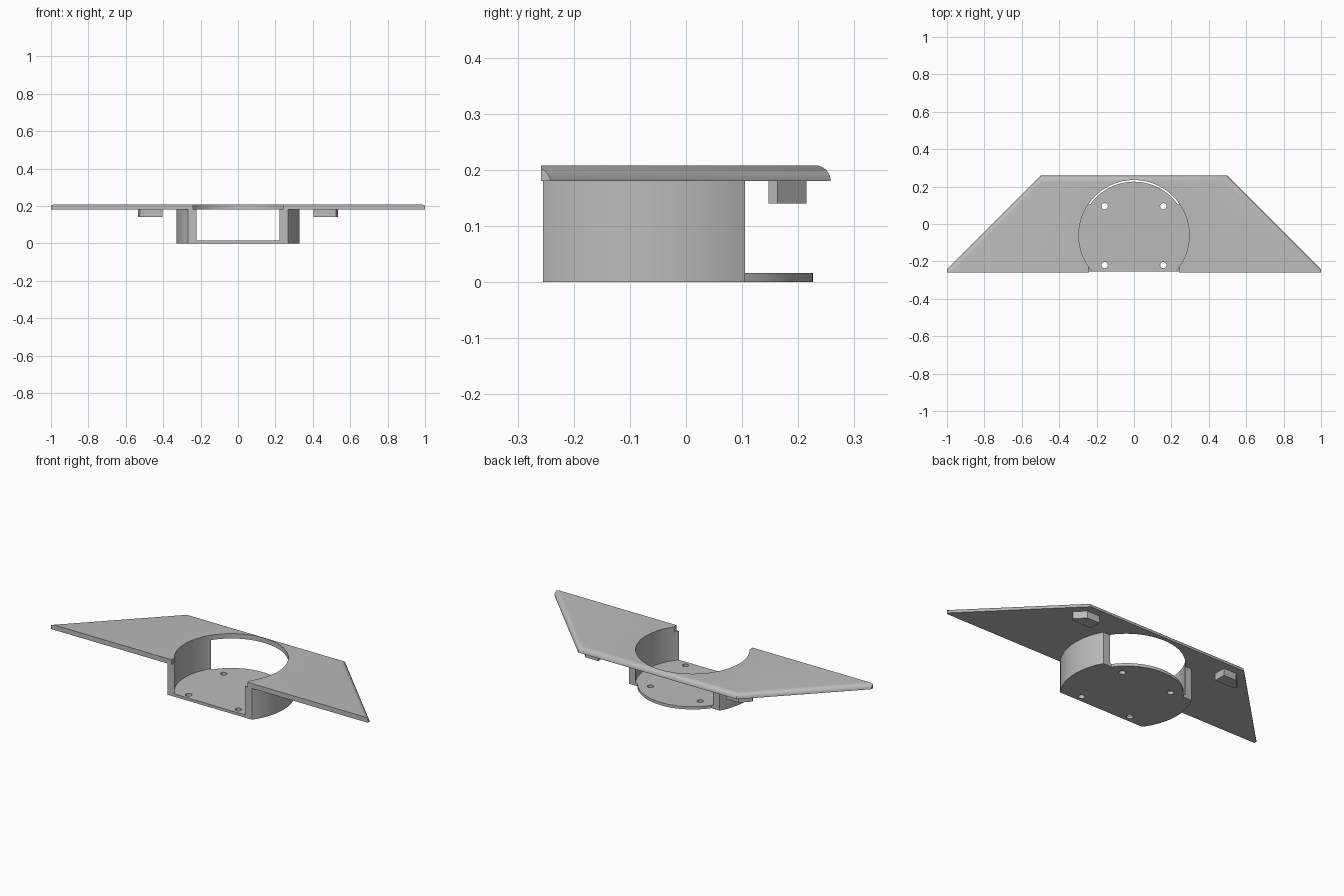
import bpy, bmesh, math

cube = bpy.data.objects.get("Cube")
if cube:
    bpy.data.objects.remove(cube, do_unlink=True)

grey = bpy.data.materials.new("light_grey")
grey.use_nodes = True
COLOUR = (0.5, 0.5, 0.5, 1)
grey.diffuse_color = COLOUR
grey.node_tree.nodes["Principled BSDF"].inputs["Base Color"].default_value = COLOUR

CY = -0.06                       # centre of the round cup
INNER, OUTER, DISC = 0.295, 0.33, 0.286
FRONT, WALL_END = -0.255, 0.105
FLOOR_TOP, PLATE_LOW, PLATE_TOP = 0.016, 0.18, 0.208
EDGE = 0.258                     # half depth of the plate


def loft(name, rings):
    """Solid skinned through equal-length rings of (x, y, z), capped at both ends."""
    bm = bmesh.new()
    loops = [[bm.verts.new(p) for p in ring] for ring in rings]
    n = len(loops[0])
    for low, high in zip(loops, loops[1:]):
        for i in range(n):
            j = (i + 1) % n
            bm.faces.new((low[i], low[j], high[j], high[i]))
    bm.faces.new(loops[0][::-1])
    bm.faces.new(loops[-1])
    bmesh.ops.recalc_face_normals(bm, faces=bm.faces)
    mesh = bpy.data.meshes.new(name)
    bm.to_mesh(mesh)
    bm.free()
    mesh.materials.append(grey)
    obj = bpy.data.objects.new(name, mesh)
    bpy.context.collection.objects.link(obj)
    return obj


def prism(name, outline, z0, z1):
    return loft(name, [[(x, y, z) for x, y in outline] for z in (z0, z1)])


def arc(radius, a0, a1, steps, cx=0, cy=CY):
    angles = [a0 + (a1 - a0) * i / steps for i in range(steps + 1)]
    return [(cx + radius * math.cos(a), cy + radius * math.sin(a)) for a in angles]


def angle_at(radius, y):
    return math.asin((y - CY) / radius)


def mirrored(outline):
    return [(-x, y) for x, y in reversed(outline)]


def activate(obj):
    bpy.ops.object.select_all(action="DESELECT")
    obj.select_set(True)
    bpy.context.view_layer.objects.active = obj


def cut(obj, cutter):
    cutter.hide_render = True
    mod = obj.modifiers.new("cut", "BOOLEAN")
    mod.operation, mod.solver, mod.object = "DIFFERENCE", "EXACT", cutter
    activate(obj)
    bpy.ops.object.modifier_apply(modifier=mod.name)
    bpy.data.objects.remove(cutter, do_unlink=True)


# Top plate: trapezoid with a rounded upper edge on the back and slanted sides
round_r = PLATE_TOP - PLATE_LOW
rings = []
for k in range(9):
    a = math.pi / 2 * k / 8
    inset, z = round_r * (1 - math.cos(a)), PLATE_LOW + round_r * math.sin(a)
    back_y = EDGE - inset
    back_x = 0.5 - inset * math.tan(math.pi / 8)
    front_x = back_x + back_y + EDGE
    rings.append([(-front_x, -EDGE, z), (front_x, -EDGE, z),
                  (back_x, back_y, z), (-back_x, back_y, z)])
plate = loft("top_plate", rings)

# Blunt plate tips
for side in (1, -1):
    tip = [(side, -1), (side * 1.2, -1), (side * 1.2, 1), (side, 1)]
    cut(plate, prism("tip_cutter", tip, 0, 0.5))

# Round opening through the plate, open to the front
mouth = 0.24
start = -math.acos(mouth / INNER)
opening = arc(INNER, start, math.pi - start, 96) + [(-mouth, -0.5), (mouth, -0.5)]
cut(plate, prism("opening_cutter", opening, 0.1, 0.3))

# Floor: wide beneath the walls, narrower disc at the back
half = (arc(OUTER, angle_at(OUTER, FRONT), angle_at(OUTER, WALL_END), 32)
        + arc(DISC, angle_at(DISC, WALL_END), math.pi / 2, 32))
floor = prism("cup_floor", half + mirrored(half)[1:], 0, FLOOR_TOP)

# Screw holes in the floor
for x in (-0.157, 0.157):
    for y in (-0.22, 0.095):
        hole = arc(0.017, 0, math.tau, 24, x, y)[:-1]
        cut(floor, prism("hole_cutter", hole, -0.1, 0.1))

# Curved side walls
wall = (arc(OUTER, angle_at(OUTER, FRONT), angle_at(OUTER, WALL_END), 32)
        + arc(INNER, angle_at(INNER, WALL_END), angle_at(INNER, FRONT), 32))
# Small five-sided blocks beneath the plate
block = [(0.405, 0.147), (0.525, 0.147), (0.535, 0.163), (0.483, 0.215), (0.405, 0.215)]

parts = [plate, floor]
for side, flip in (("left", lambda o: o), ("right", mirrored)):
    parts.append(prism(side + "_wall", flip(wall), FLOOR_TOP, PLATE_LOW))
    parts.append(prism(side + "_block", flip(block), 0.14, PLATE_LOW))

for part in parts:
    activate(part)
    bpy.ops.object.shade_smooth_by_angle(angle=math.radians(30))
